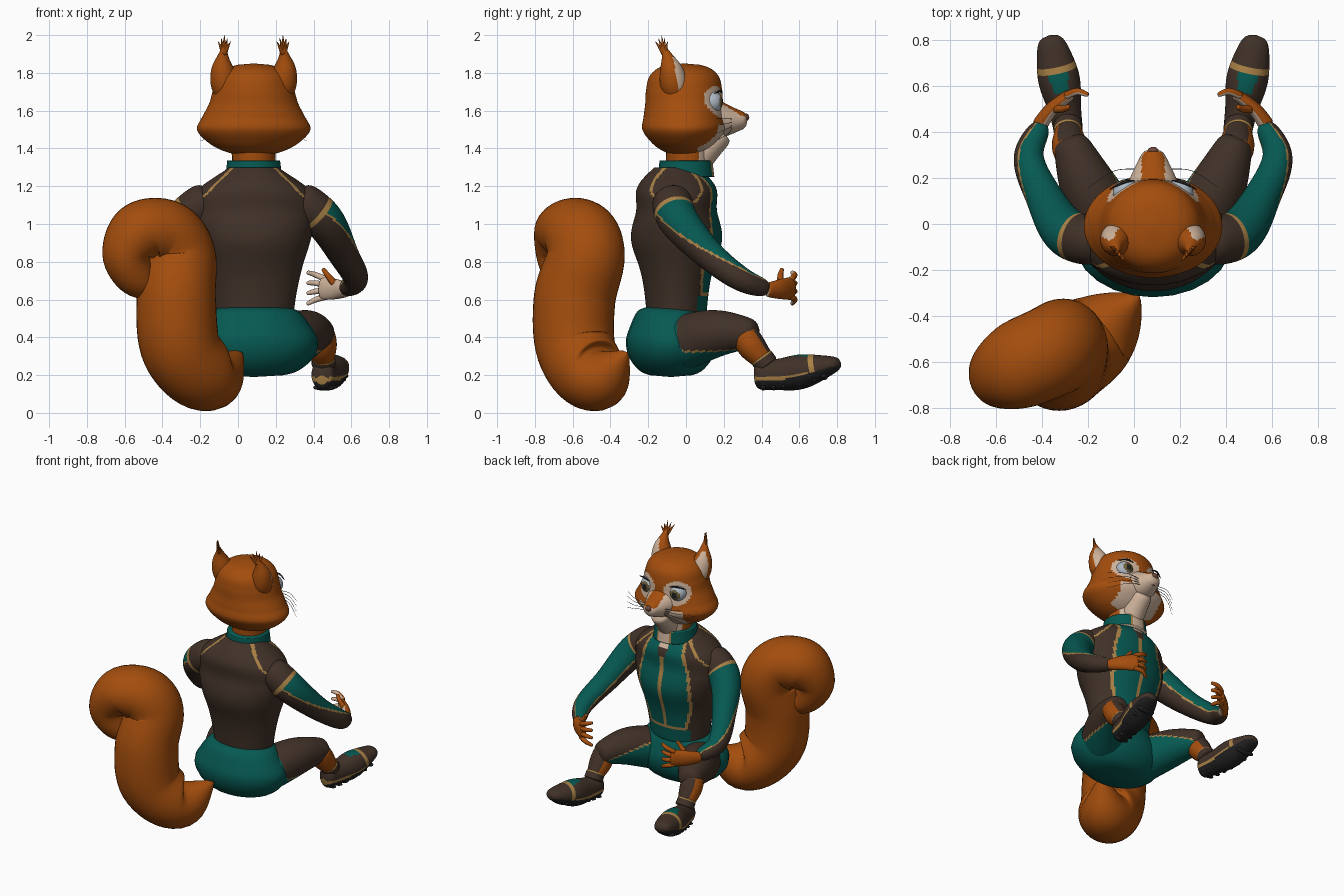
import bpy, bmesh, math
from mathutils import Vector

if "Cube" in bpy.data.objects:
    bpy.data.objects.remove(bpy.data.objects["Cube"], do_unlink=True)

CENTRE_X = .083          # the body sits slightly off the origin, the tail balances it
Y_AXIS, Z_AXIS = Vector((0, 1, 0)), Vector((0, 0, 1))
EYE = Vector((.115, .135, 1.645))


def make_material(label, red, green, blue):
    material = bpy.data.materials.new(label)
    material.use_nodes = True
    material.diffuse_color = (red, green, blue, 1)
    shader = material.node_tree.nodes["Principled BSDF"]
    shader.inputs["Base Color"].default_value = (red, green, blue, 1)
    shader.inputs["Roughness"].default_value = .8
    return material


ORANGE = make_material("orange fur", .37, .075, .004)
BROWN = make_material("brown cloth", .052, .031, .021)
TEAL = make_material("teal cloth", .002, .1, .085)
GOLD = make_material("gold trim", .4, .22, .06)
CREAM = make_material("cream fur", .62, .45, .33)
BLACK = make_material("black rubber", .015, .015, .015)
WHITE = make_material("eye white", .42, .48, .55)
IRIS = make_material("iris olive", .15, .11, .04)
NOSE = make_material("nose brown", .15, .06, .04)
GREY = make_material("whisker grey", .12, .13, .15)


def finish(bm, name, rule, side, layer=None):
    """Colour the faces by material or by rule (in unmirrored space) and make the object."""
    bmesh.ops.recalc_face_normals(bm, faces=bm.faces)
    used = []
    for face in bm.faces:
        centre, normal = face.calc_center_median(), face.normal.copy()
        centre.x *= side
        normal.x *= side
        colour = rule(centre, normal, face[layer] if layer else 0) if callable(rule) else rule
        if colour not in used:
            used.append(colour)
        face.material_index = used.index(colour)
        face.smooth = True
    mesh = bpy.data.meshes.new(name)
    bm.to_mesh(mesh)
    bm.free()
    for colour in used:
        mesh.materials.append(colour)
    obj = bpy.data.objects.new(name, mesh)
    obj.location.x = CENTRE_X
    bpy.context.collection.objects.link(obj)


def spline(values, fraction):
    """Smooth curve through evenly spaced values, numbers or vectors alike."""
    last = len(values) - 1
    index = min(int(fraction * last), last - 1)
    g = fraction * last - index
    padded = [2 * values[0] - values[1], *values, 2 * values[-1] - values[-2]]
    p, q, r, s = padded[index:index + 4]
    return q + (g / 2) * ((r - p) + g * ((2 * p - 5 * q + 4 * r - s) + g * (3 * (q - r) + s - p)))


def tube(name, path, widths, rule, squash=(1, 1), ref=Z_AXIS, side=1, sides=24, count=30, rounded=True):
    """Skin elliptical rings along a path; widths and squash run from its start to its end."""
    path = [Vector((x * side, y, z)) for x, y, z in path]
    bm = bmesh.new()
    layer = bm.faces.layers.float.new("along")
    rings = []
    for k in range(count + 1):
        f = k / count
        ahead, behind = spline(path, min(f + .01, 1)), spline(path, max(f - .01, 0))
        across = ref.cross(ahead - behind).normalized()
        upward = (ahead - behind).normalized().cross(across)
        width = spline(widths, f)
        if rounded:
            width *= math.sqrt(1 - abs(2 * f - 1) ** 16)
        width = max(width, .001)
        height = width * spline(squash, f)
        ring = []
        for j in range(sides):
            angle = math.tau * j / sides
            offset = across * width * math.cos(angle) + upward * height * math.sin(angle)
            ring.append(bm.verts.new(spline(path, f) + offset))
        rings.append(ring)
    for k, (low, high) in enumerate(zip(rings, rings[1:])):
        for j in range(sides):
            face = bm.faces.new((low[j - 1], low[j], high[j], high[j - 1]))
            face[layer] = (k + .5) / count
    bm.faces.new(rings[0])[layer] = 0
    bm.faces.new(rings[-1])[layer] = 1
    finish(bm, name, rule, side, layer)


def column(name, bottom, top, y, widths, rule, **options):
    """Upright tube with its width measured along x."""
    tube(name, [(0, y, bottom), (0, y, top)], widths, rule, ref=Y_AXIS, **options)


def ball(name, centre, radius, rule, side=1, stretch=(1, 1, 1)):
    bm = bmesh.new()
    bmesh.ops.create_uvsphere(bm, u_segments=32, v_segments=20, radius=radius)
    bmesh.ops.scale(bm, vec=stretch, verts=bm.verts)
    bmesh.ops.translate(bm, vec=(centre[0] * side, centre[1], centre[2]), verts=bm.verts)
    finish(bm, name, rule, side)


# Colour rules: c is the face centre, n its normal, f the fraction along the part
def jacket_rule(c, n, f):
    across = abs(c.x)
    if c.z < .62:
        return TEAL if c.y > .06 else BROWN
    if c.z > 1.1 and abs(across + c.z - 1.41) < .008:
        return GOLD
    seam = .15 + .05 * math.sin(6 * c.z - 4)
    if c.y < 0 or across > seam + .01:
        return BROWN
    if c.z > 1.15 and across < .035:
        return CREAM if c.z > 1.21 else BROWN
    return GOLD if c.z < .635 or across < .01 or across > seam - .01 else TEAL


def collar_rule(c, n, f):
    if c.y < 0 or abs(c.x) > .06:
        return TEAL
    return CREAM if abs(c.x) < .045 else GOLD


def head_rule(c, n, f):
    eye_patch = math.hypot(abs(c.x) - EYE.x, c.z - EYE.z) < .085
    throat = c.z < 1.53 and abs(c.x) < .17
    return CREAM if c.y > .06 and (eye_patch or throat) else ORANGE


def muzzle_rule(c, n, f):
    return ORANGE if n.z > .45 and abs(c.x) < .05 else CREAM


def eye_rule(c, n, f):
    gaze = n.dot(Vector((.1, 1, 0)))
    return BLACK if gaze > .93 else IRIS if gaze > .8 else WHITE


def ear_rule(c, n, f):
    return CREAM if .1 < f < .7 and n.x / 2 + n.y > .75 else ORANGE


def sleeve_rule(c, n, f):
    if f < .2:
        return BROWN if f < .18 else GOLD
    facing = n.dot(Vector((.9 - 1.6 * f, .5, .6))) - f
    return TEAL if facing > -.3 else GOLD if facing > -.42 else BROWN


def hand_rule(c, n, f):
    return CREAM if n.y < -.3 else ORANGE


def thigh_rule(c, n, f):
    facing = n.dot(Vector((.6, .2, .8))) + f
    if f < .2 or facing < .3:
        return TEAL
    return BROWN if facing > .37 else GOLD


def boot_rule(c, n, f):
    if n.z < -.3:
        return BLACK
    if abs(f - .74) < .025 or n.z < -.1 and f < .7:
        return GOLD
    return TEAL if .55 < f < .72 and n.z > .9 else BROWN


# Torso
column("jacket", .52, 1.3, -.05, [.21, .23, .26, .3, .325, .305, .13], jacket_rule,
       squash=[.75, .75, .8, .65, .9], sides=128, count=80, rounded=False)
column("collar", 1.25, 1.335, 0, [.15, .14], collar_rule, sides=64, rounded=False)
column("trousers", .19, .57, -.08, [.2, .31, .34, .29, .22], TEAL, squash=[.7, .7, .75], count=40)

# Head
column("neck", 1.24, 1.45, .01, [.11, .12], lambda c, n, f: CREAM if n.y > .6 else ORANGE, rounded=False)
column("head", 1.36, 1.85, -.01, [.13, .24, .3, .27, .235, .215, .19, .13], head_rule,
       squash=[.7, .75, .92, 1], sides=80, count=70)
tube("muzzle", [(0, .05, 1.57), (0, .2, 1.55), (0, .325, 1.55)], [.13, .125, .1, .07, .04], muzzle_rule,
     squash=[.9, .9], sides=48, count=40)
tube("throat", [(0, .04, 1.26), (0, .09, 1.38), (0, .2, 1.49)], [.06, .08, .065], CREAM)
ball("nose", (0, .315, 1.565), .025, NOSE, stretch=(1, .8, .8))
tube("mouth", [(x, .3 - abs(x), 1.505) for x in (-.05, 0, .05)], [.004, .004], NOSE)

for side, tag in ((1, "left_"), (-1, "right_")):
    # Eye, lashes and whiskers
    ball(tag + "eye", EYE, .06, eye_rule, side)
    tube(tag + "lashes", [(.08, .19, 1.695), (.13, .18, 1.705), (.19, .15, 1.69)], [.003, .006, .002],
         BLACK, side=side)
    for k in range(4):
        tube(tag + "whisker", [(.06, .24, 1.55 - k / 80), (.17, .23, 1.56 - k / 40), (.28, .16, 1.56 - k / 25)],
             [.002, .001], GREY, side=side, sides=5)

    # Ear with a tuft of hair at the tip
    tube(tag + "ear", [(.14, -.05, 1.66), (.165, -.08, 1.82), (.155, -.12, 1.95)], [.055, .072, .06, .03, .006],
         ear_rule, ref=Y_AXIS, side=side, sides=40)
    for k in range(-2, 3):
        tube(tag + "ear_tuft", [(.157, -.115, 1.9), (.155 + k / 60, -.13 + k / 60, 2 - abs(k) / 60)],
             [.016, .001], ORANGE, ref=Y_AXIS, side=side, sides=6)

    # Arm and hand
    tube(tag + "sleeve", [(.21, -.08, 1.15), (.37, -.04, 1.02), (.475, .12, .84), (.54, .29, .71), (.48, .44, .65)],
         [.11, .105, .08, .065, .045], sleeve_rule, side=side, sides=64, count=80)
    tube(tag + "palm", [(.5, .42, .65), (.44, .5, .655), (.35, .57, .66)], [.035, .03, .025], hand_rule,
         squash=[1, 2.5], side=side)
    for k in range(4):
        spread = k / 3 - .5
        tube(tag + "finger", [(.385, .555, .66 + spread * .09), (.33, .575, .665 + spread * .13),
                              (.28, .56, .66 + spread * .17)], [.016, .015, .01], hand_rule, side=side)
    tube(tag + "thumb", [(.43, .5, .68), (.39, .5, .73), (.365, .51, .765)], [.02, .01], ORANGE,
         ref=Y_AXIS, side=side)

    # Leg and boot
    tube(tag + "thigh", [(.16, -.06, .36), (.28, .16, .42), (.37, .38, .42)], [.15, .125, .07], thigh_rule,
         side=side, sides=64, count=60)
    tube(tag + "calf", [(.36, .3, .43), (.365, .35, .35), (.37, .43, .26)], [.07, .075, .05],
         lambda c, n, f: BROWN if n.y > .6 else ORANGE, ref=Y_AXIS, side=side)
    tube(tag + "boot_cuff", [(.37, .395, .3), (.37, .43, .25)], [.062, .064],
         lambda c, n, f: GOLD if f < .25 else BROWN, ref=Y_AXIS, side=side)
    tube(tag + "boot", [(.36, .36, .2), (.395, .56, .21), (.45, .82, .265)], [.06, .07, .09, .055], boot_rule,
         squash=[1.3, 1.1, .65], side=side, sides=48, count=60)
    for k in range(7):
        f = k / 6
        ball(tag + "tread", (.37 + .06 * f, .41 + .32 * f, .135 + .06 * f * f), .055 + f / 60, BLACK, side,
             stretch=(1, .3, .3))

# Bushy tail: a rising stem that closes into a slanted curl
turns = [math.radians(60 * k) for k in range(6)]
curl = [(-.53 + .14 * math.cos(a), -.59 + .06 * math.cos(a), .825 + .14 * math.sin(a)) for a in turns]
tube("tail", [(-.06, -.31, .32), (-.22, -.46, .19), (-.38, -.58, .33), (-.41, -.59, .6)] + curl,
     [.04, .18, .21, .21, .19, .18, .17, .13, .1, .06], ORANGE, squash=[1, 1, 1.1, 1.1, 1], ref=Y_AXIS,
     sides=40, count=80)
